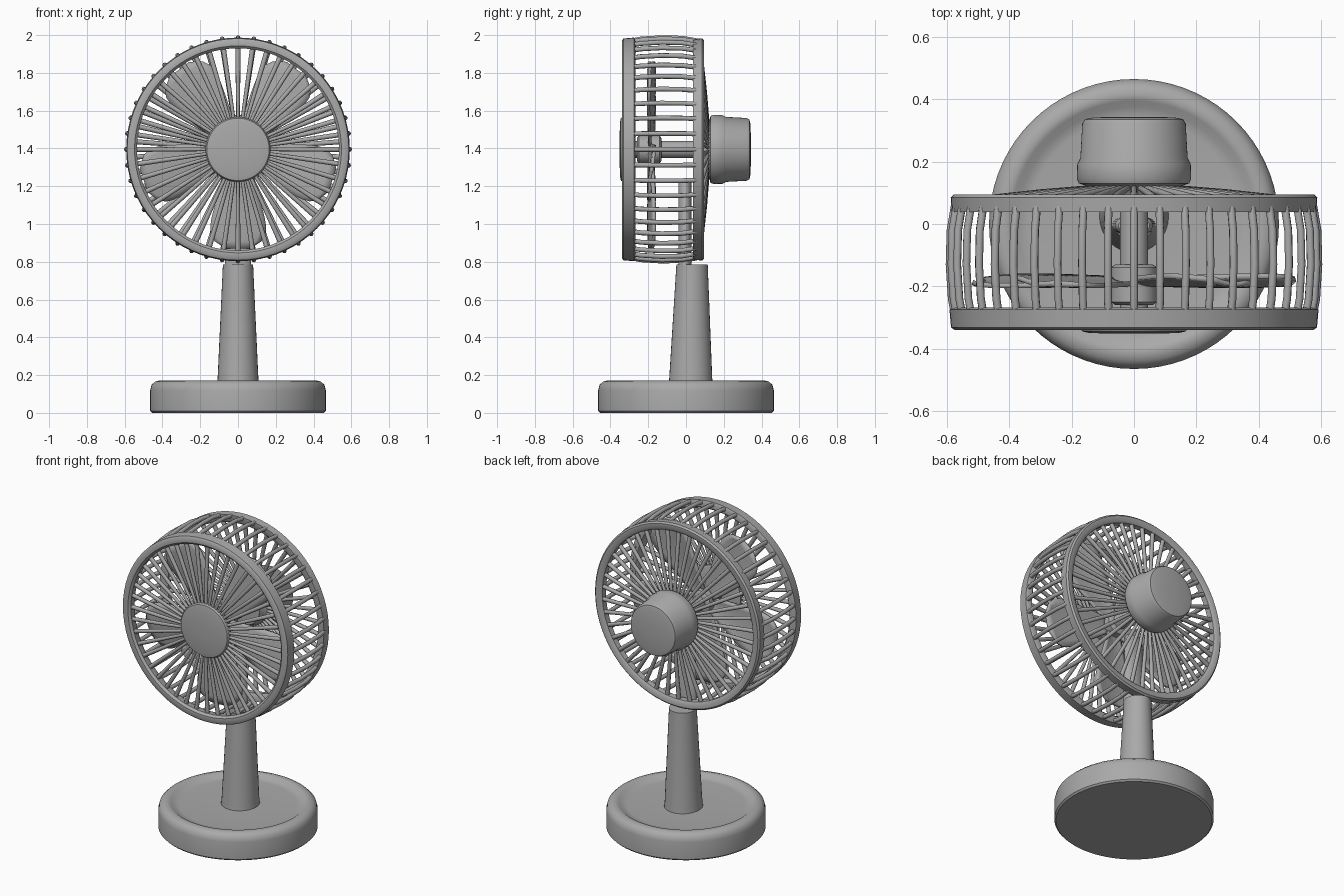
import bpy, bmesh, math
from mathutils import Vector, Matrix

cube = bpy.data.objects.get("Cube")
if cube:
    bpy.data.objects.remove(cube, do_unlink=True)

grey = bpy.data.materials.new("matte_grey")
grey.use_nodes = True
COLOUR = (0.40, 0.40, 0.40, 1)
grey.diffuse_color = COLOUR
grey.node_tree.nodes["Principled BSDF"].inputs["Base Color"].default_value = COLOUR

AXIS = Vector((0, 0, 1.395))   # centre of the fan head
BARS = 44


def finish(name, bm, angle=40):
    bmesh.ops.recalc_face_normals(bm, faces=bm.faces)
    mesh = bpy.data.meshes.new(name)
    bm.to_mesh(mesh)
    bm.free()
    mesh.materials.append(grey)
    ob = bpy.data.objects.new(name, mesh)
    bpy.context.collection.objects.link(ob)
    bpy.ops.object.select_all(action='DESELECT')
    ob.select_set(True)
    bpy.context.view_layer.objects.active = ob
    bpy.ops.object.shade_smooth_by_angle(angle=math.radians(angle))
    return ob


def loft(bm, rings, closed=False):
    """Skin a list of point loops; cap both ends unless closed."""
    loops = [[bm.verts.new(p) for p in ring] for ring in rings]
    pairs = list(zip(loops, loops[1:]))
    if closed:
        pairs.append((loops[-1], loops[0]))
    else:
        bm.faces.new(loops[0])
        bm.faces.new(loops[-1])
    for a, b in pairs:
        n = len(a)
        for i in range(n):
            j = (i + 1) % n
            bm.faces.new((a[i], a[j], b[j], b[i]))


def lathe(name, profile, head=False, closed=False, sides=72):
    """Revolve (radius, height) points round z, or round y for the fan head."""
    rings = []
    for r, h in profile:
        ring = []
        for i in range(sides):
            t = math.tau * i / sides
            c, s = r * math.cos(t), r * math.sin(t)
            ring.append(AXIS + Vector((c, h, s)) if head else Vector((c, s, h)))
        rings.append(ring)
    bm = bmesh.new()
    loft(bm, rings, closed)
    return finish(name, bm)


def bars(name, path, count):
    """Round bars along (radius, y, thickness) points, repeated round the head."""
    bm = bmesh.new()
    for k in range(count):
        t = math.tau * k / count
        out = Vector((math.sin(t), 0, math.cos(t)))
        side = Vector((math.cos(t), 0, -math.sin(t)))
        pts = [AXIS + out * r + Vector((0, y, 0)) for r, y, w in path]
        rings = []
        for i, p in enumerate(pts):
            along = (pts[min(i + 1, len(pts) - 1)] - pts[max(i - 1, 0)]).normalized()
            up = along.cross(side)
            w = path[i][2]
            rings.append([p + (side * math.cos(a) + up * math.sin(a)) * w
                          for a in (math.tau * j / 8 for j in range(8))])
        loft(bm, rings)
    return finish(name, bm, 60)


# Base: rounded disc with a shallow dish in its top
lathe("base", [(0.455, 0), (0.465, 0.01), (0.465, 0.12), (0.458, 0.148),
               (0.44, 0.165), (0.415, 0.172), (0.395, 0.168), (0.375, 0.152),
               (0.34, 0.148), (0.1, 0.15)])

# Stand: tapering rounded column, with a slimmer post up into the cage


def column(name, sections):
    rings = []
    for z, rx, ry, y in sections:
        rings.append([Vector((rx * math.cos(t), y + ry * math.sin(t), z))
                      for t in (math.tau * i / 32 for i in range(32))])
    bm = bmesh.new()
    loft(bm, rings)
    finish(name, bm)


column("stand", [(0.14, 0.112, 0.118, 0.025), (0.18, 0.108, 0.114, 0.025),
                 (0.785, 0.08, 0.083, 0.032)])
column("inner_post", [(0.77, 0.07, 0.035, -0.005), (1.22, 0.06, 0.035, -0.005),
                      (1.235, 0.05, 0.025, -0.005)])

# Cage rings
lathe("front_ring", [(0.535, -0.325), (0.548, -0.338), (0.575, -0.34), (0.587, -0.332),
                     (0.592, -0.275), (0.58, -0.268), (0.55, -0.27), (0.537, -0.285)],
      head=True, closed=True)
lathe("back_ring", [(0.535, 0.05), (0.55, 0.038), (0.585, 0.038), (0.588, 0.085),
                    (0.578, 0.095), (0.55, 0.095), (0.537, 0.085)],
      head=True, closed=True)

# Cage bars: side bars bulge outward, spokes fan out from the hubs
bars("side_bars", [(0.575, -0.285, 0.013), (0.584, -0.24, 0.013), (0.591, -0.13, 0.013),
                   (0.588, -0.02, 0.013), (0.575, 0.055, 0.013)], BARS)
bars("front_spokes", [(0.15, -0.328, 0.009), (0.35, -0.32, 0.0115),
                      (0.555, -0.31, 0.0135)], BARS)
bars("back_spokes", [(0.11, 0.118, 0.009), (0.3, 0.1, 0.0115),
                     (0.555, 0.07, 0.0135)], BARS - 2)

# Front hub disc, rear motor and drive shaft
lathe("front_hub", [(0.155, -0.305), (0.17, -0.312), (0.172, -0.335), (0.165, -0.345),
                    (0.14, -0.35), (0.03, -0.352)], head=True)
lathe("motor_housing", [(0.11, 0.06), (0.125, 0.105), (0.15, 0.122), (0.177, 0.13),
                        (0.183, 0.145), (0.182, 0.192), (0.172, 0.212), (0.166, 0.322),
                        (0.158, 0.336), (0.13, 0.342), (0.03, 0.344)], head=True)
lathe("drive_shaft", [(0.045, -0.32), (0.045, 0.09)], head=True, sides=32)
lathe("blade_hub", [(0.06, -0.26), (0.075, -0.25), (0.075, -0.14), (0.06, -0.13)],
      head=True, sides=32)

# Five pitched blades, narrow at the hub and rounded at the tip
STEPS, ACROSS = 12, 8
bm = bmesh.new()
for k in range(5):
    turn = Matrix.Rotation(math.tau * k / 5, 4, 'Y')
    grid = []
    for i in range(STEPS + 1):
        f = i / STEPS
        r = 0.05 + 0.475 * f
        half = (0.045 + 0.15 * f) * math.sqrt(max(0.1, 1 - f ** 7))
        row = []
        for j in range(ACROSS + 1):
            u = 2 * j / ACROSS - 1
            x = u * half
            y = -0.192 + 0.15 * x * (1 - 0.4 * f) + 0.01 * u * u
            row.append(bm.verts.new(AXIS + turn @ Vector((x, y, -r))))
        grid.append(row)
    for a, b in zip(grid, grid[1:]):
        for j in range(ACROSS):
            bm.faces.new((a[j], a[j + 1], b[j + 1], b[j]))
blades = finish("fan_blades", bm)
thick = blades.modifiers.new("thickness", 'SOLIDIFY')
thick.thickness = 0.016
thick.offset = 0
